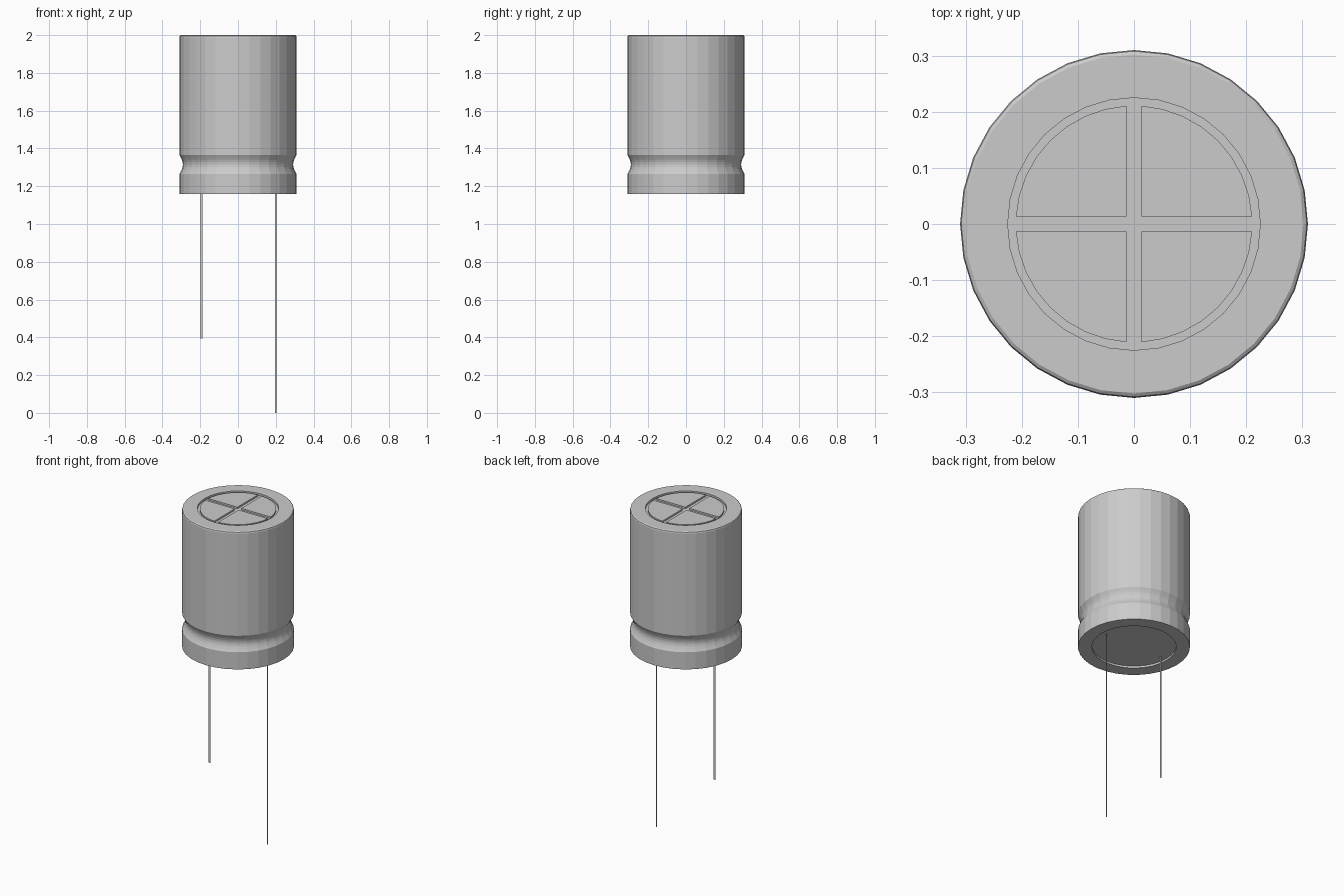
import bpy, bmesh, math

if "Cube" in bpy.data.objects:
    bpy.data.objects.remove(bpy.data.objects["Cube"])

SEG = 32


def finish(bm, name):
    bmesh.ops.remove_doubles(bm, verts=bm.verts, dist=1e-6)
    bmesh.ops.recalc_face_normals(bm, faces=bm.faces)
    me = bpy.data.meshes.new(name)
    bm.to_mesh(me)
    bm.free()
    ob = bpy.data.objects.new(name, me)
    bpy.context.collection.objects.link(ob)
    return ob


def lathe(name, profile):
    """Revolve (radius, z) points, closing both ends with a flat face."""
    bm = bmesh.new()
    rings = [[bm.verts.new((r * math.cos(2 * math.pi * i / SEG),
                            r * math.sin(2 * math.pi * i / SEG), z))
              for i in range(SEG)] for r, z in profile]
    for a, b in zip(rings, rings[1:]):
        for i in range(SEG):
            j = (i + 1) % SEG
            bm.faces.new((a[i], a[j], b[j], b[i]))
    bm.faces.new(rings[0])
    bm.faces.new(rings[-1])
    return finish(bm, name)


# can: recessed base, lower rim, crimped groove, tall wall, rolled top, sunken top
R, Z0, Z1 = 0.31, 1.265, 1.365
groove = [(R - 0.018 * math.sin(math.pi * t / 8), Z0 + (Z1 - Z0) * t / 8)
          for t in range(9)]
lathe("can", [(0.233, 1.172), (0.233, 1.16), (R, 1.16)] + groove +
      [(R, 1.988), (0.308, 1.996), (0.302, 2.0), (0.225, 2.0), (0.225, 1.988)])

# four raised quarter pads separated by the cross-shaped vent
bm = bmesh.new()
r, g = 0.211, 0.013
a0 = math.asin(g / r)
for sx, sy in ((1, 1), (-1, 1), (-1, -1), (1, -1)):
    pts = [(g, g)]
    for i in range(9):
        a = a0 + (math.pi / 2 - 2 * a0) * i / 8
        pts.append((r * math.cos(a), r * math.sin(a)))
    face = bm.faces.new([bm.verts.new((sx * x, sy * y, 1.988)) for x, y in pts])
    ext = bmesh.ops.extrude_face_region(bm, geom=[face], use_keep_orig=True)
    for v in ext["geom"]:
        if isinstance(v, bmesh.types.BMVert):
            v.co.z = 1.998
finish(bm, "vent_pads")


# flat wire leads
def lead(name, x, width, bottom):
    bm = bmesh.new()
    bm.faces.new([bm.verts.new((x + s * width / 2, 0, z)) for s, z in
                  ((-1, bottom), (1, bottom), (1, 1.172), (-1, 1.172))])
    finish(bm, name)


lead("short_lead", -0.193, 0.012, 0.395)
lead("long_lead", 0.199, 0.008, 0.0)
